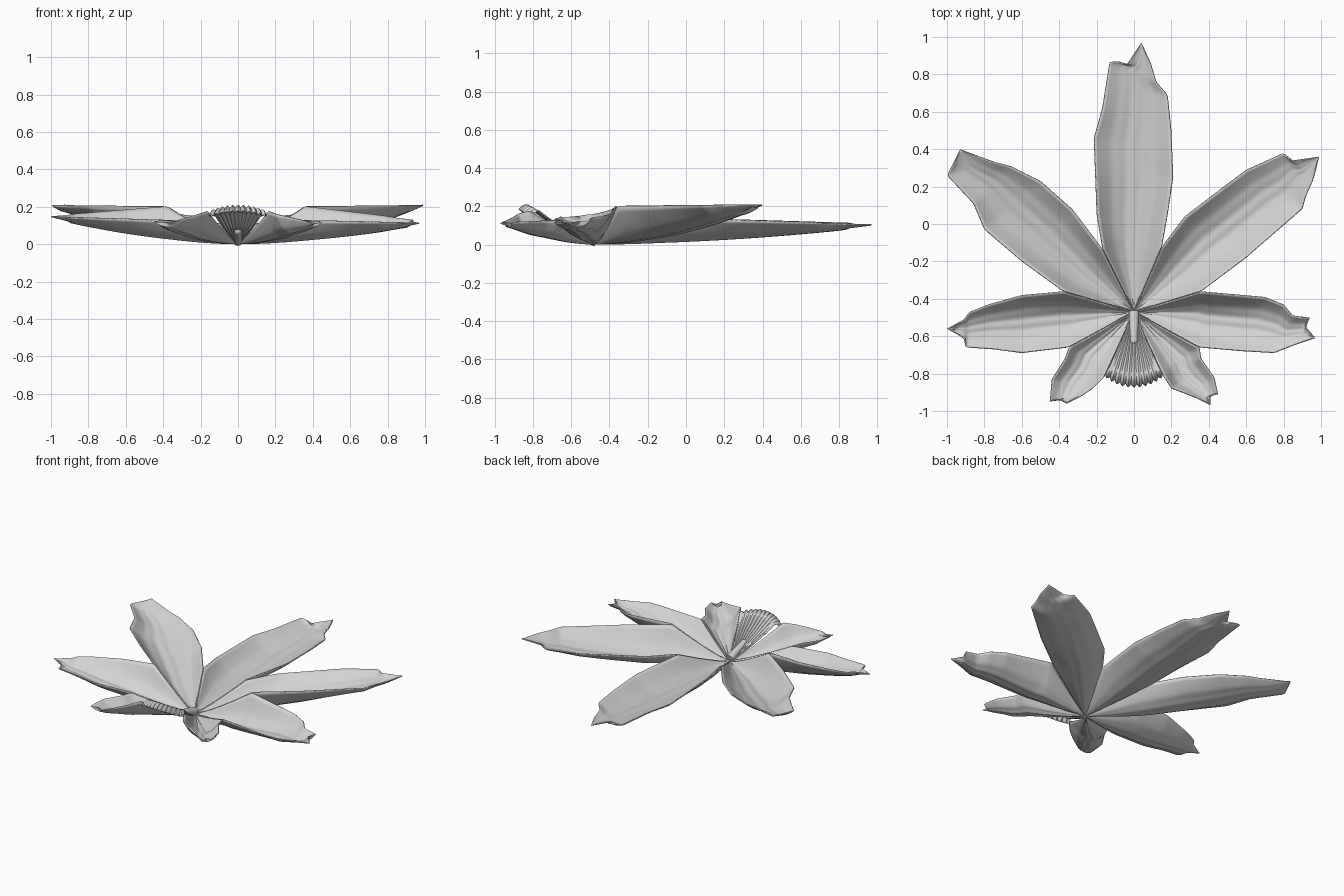
import bpy
import bmesh
import math
from mathutils import Vector

if "Cube" in bpy.data.objects:
    bpy.data.objects.remove(bpy.data.objects["Cube"], do_unlink=True)

HEART = Vector((0, -0.47, 0))   # point where all petals meet
SKIN = 0.007                    # petal thickness

material = bpy.data.materials.new("pale_grey")
material.use_nodes = True
material.diffuse_color = (0.65, 0.65, 0.65, 1)
material.node_tree.nodes["Principled BSDF"].inputs["Base Color"].default_value = (0.65, 0.65, 0.65, 1)


def smooth(obj, angle=50):
    bpy.ops.object.select_all(action="DESELECT")
    obj.select_set(True)
    bpy.context.view_layer.objects.active = obj
    bpy.ops.object.shade_smooth_by_angle(angle=math.radians(angle))


def sheet(name, grid):
    """Turn rows of points into a thin, smooth, upward facing sheet."""
    bm = bmesh.new()
    rows = [[bm.verts.new(p) for p in row] for row in grid]
    for low, high in zip(rows, rows[1:]):
        for i in range(len(low) - 1):
            bm.faces.new((low[i], low[i + 1], high[i + 1], high[i]))
    bmesh.ops.remove_doubles(bm, verts=bm.verts, dist=0.0005)
    bm.normal_update()
    if sum(f.normal.z * f.calc_area() for f in bm.faces) < 0:
        bmesh.ops.reverse_faces(bm, faces=bm.faces)
    mesh = bpy.data.meshes.new(name)
    bm.to_mesh(mesh)
    bm.free()
    mesh.materials.append(material)
    obj = bpy.data.objects.new(name, mesh)
    bpy.context.collection.objects.link(obj)
    smooth(obj)
    solid = obj.modifiers.new("thickness", "SOLIDIFY")
    solid.thickness = SKIN
    solid.offset = 1
    return obj


def edge_samples(outline, joint_z, tip_z, count):
    """Walk evenly from the heart, up the shared crease, then to the tip."""
    path = [HEART] + [Vector((x / 100, y / 100, 0)) for x, y in outline]
    steps = [(b - a).length for a, b in zip(path, path[1:])]
    total, crease = sum(steps), steps[0]
    samples = []
    for k in range(count + 1):
        walked = total * k / count
        rest, i = walked, 0
        while i < len(steps) - 1 and rest > steps[i]:
            rest -= steps[i]
            i += 1
        p = path[i].lerp(path[i + 1], min(rest / steps[i], 1))
        if walked < crease:
            p.z = joint_z * (walked / crease) ** 1.2
        else:
            p.z = joint_z + (tip_z - joint_z) * (walked - crease) / (total - crease)
        samples.append(p)
    return samples


def petal(name, side_a, z_a, side_b, z_b, tip_z, rows=60, cols=24):
    """Cupped petal ruled between two outlines that end at one tip."""
    edge_a = edge_samples(side_a, z_a, tip_z, rows)
    edge_b = edge_samples(side_b, z_b, tip_z, rows)
    grid = []
    for k, (a, b) in enumerate(zip(edge_a, edge_b)):
        t = k / rows
        middle = tip_z * t ** 1.7
        row = []
        for j in range(cols + 1):
            u = 2 * j / cols - 1
            p = a.lerp(b, j / cols)
            rim = a.z if u < 0 else b.z
            vein = 0.004 * math.cos(5 * math.pi * u) * (1 - abs(u)) * math.sin(math.pi * t)
            p.z = middle + (rim - middle) * abs(u) ** 2.2 + vein
            row.append(p)
        grid.append(row)
    return sheet(name, grid)


# Joint heights between neighbouring petals
BACK, SIDE, FRONT, LIP = 0.14, 0.2, 0.125, 0.175

# Joint points, in hundredths
back_l, back_r = (-17, -13), (15, -12)
side_l, side_r = (-38, -36), (36, -36)
front_l, front_r = (-35, -66), (35, -66)
lip_l, lip_r = (-16, -82), (16, -82)

petal("back_petal",
      [back_l, (-20, 5), (-21.5, 46), (-17, 62), (-13, 87), (-8, 87), (-4, 85), (4, 97)], BACK,
      [back_r, (18, 5), (21, 25), (20, 50), (18, 69), (12, 76), (9, 86), (4, 97)], BACK, 0.1)

petal("upper_petal_left",
      [back_r, (27, 4), (44, 17), (60, 29), (80, 38), (85, 34), (99, 36)], BACK,
      [side_r, (60, -18), (75, -5), (90, 8), (92, 15), (96, 24), (99, 36)], SIDE, 0.205)
petal("upper_petal_right",
      [back_l, (-33, 8), (-50, 23), (-66, 31), (-74, 33), (-93, 40)], BACK,
      [side_l, (-60, -20), (-80, -3), (-86, 11), (-100, 26), (-93, 40)], SIDE, 0.205)

petal("lower_petal_left",
      [side_r, (70, -39), (80, -43), (85, -49), (94, -50), (92, -55), (97, -61)], SIDE,
      [front_r, (58, -68), (75, -69), (85, -65), (97, -61)], FRONT, 0.11)
petal("lower_petal_right",
      [side_l, (-60, -38), (-78, -43), (-88, -47), (-91, -51), (-100, -56)], SIDE,
      [front_l, (-60, -69), (-75, -67), (-90, -66), (-91, -61), (-100, -56)], FRONT, 0.145)

petal("front_petal_left",
      [front_r, (36, -72), (43, -82), (45, -91), (41, -92), (41, -97)], FRONT,
      [lip_r, (20, -88), (28, -91), (33, -93), (41, -97)], LIP, 0.11)
petal("front_petal_right",
      [front_l, (-37, -72), (-44, -83), (-45, -95), (-40, -94), (-36, -96)], FRONT,
      [lip_l, (-22, -88), (-28, -92), (-36, -96)], LIP, 0.115)


# Pleated lip with a scalloped, rolled rim
def lip(pleats=11, rows=36, cols=132):
    half = math.atan2(16, 35)
    grid = []
    for k in range(rows + 1):
        t = k / rows
        row = []
        for j in range(cols + 1):
            u = 2 * j / cols - 1
            ridge = abs(math.cos(math.pi * pleats * j / cols))
            reach = 0.375 + 0.025 * (1 - u * u)
            r = t * (reach - 0.018 * ridge * t ** 6)
            crest = LIP + 0.03 * (1 - u * u)
            z = crest * min(t / 0.9, 1) ** 1.25 - 0.014 * ridge * t * (1 - abs(u) ** 8)
            if t > 0.9:
                z -= 0.025 * ((t - 0.9) / 0.1) ** 2
            angle = u * half
            row.append(HEART + Vector((r * math.sin(angle), -r * math.cos(angle), z)))
        grid.append(row)
    return sheet("pleated_lip", grid)


lip()

# Tapered column leaning forward over the lip, with a rounded end
start, end = Vector((0, -0.47, 0.018)), Vector((0, -0.625, 0.07))
lean = end - start
bpy.ops.mesh.primitive_cone_add(vertices=20, radius1=0.028, radius2=0.019, depth=lean.length,
                                location=(start + end) / 2,
                                rotation=lean.to_track_quat("Z", "Y").to_euler())
column = bpy.context.object
column.name = "column"
bpy.ops.mesh.primitive_uv_sphere_add(segments=20, ring_count=12, radius=0.02, location=end)
cap = bpy.context.object
cap.name = "column_cap"
for part in (column, cap):
    part.data.materials.append(material)
    smooth(part)
